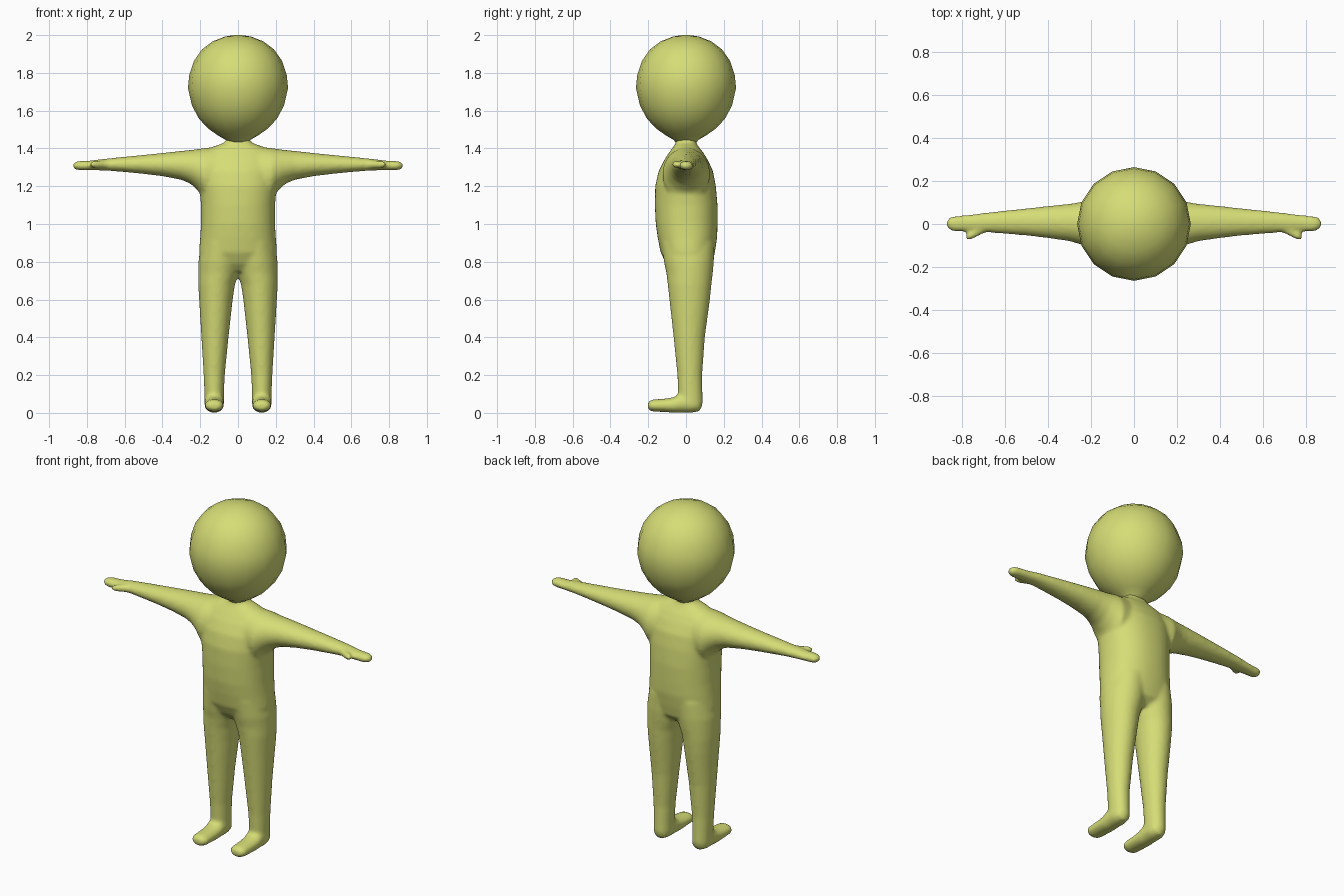
import bpy, bmesh, math
from mathutils import Vector

skin = bpy.data.materials.new("yellow_green")
skin.diffuse_color = (0.67, 0.72, 0.18, 1)


def tube(bm, rings, axis, n=32, power=1.0):
    """Closed tube. Each ring is (position, a0, a1, b0, b1): its extents on the two cross axes."""
    loops = []
    for t, a0, a1, b0, b1 in rings:
        loop = []
        for i in range(n):
            ang = 2 * math.pi * i / n
            c, s = math.cos(ang), math.sin(ang)
            a = (a0 + a1) / 2 + (a1 - a0) / 2 * math.copysign(abs(c) ** power, c)
            b = (b0 + b1) / 2 + (b1 - b0) / 2 * math.copysign(abs(s) ** power, s)
            co = {"x": (t, a, b), "y": (a, t, b), "z": (a, b, t)}[axis]
            loop.append(bm.verts.new(co))
        loops.append(loop)
    faces = []
    for p, q in zip(loops, loops[1:]):
        for i in range(n):
            j = (i + 1) % n
            faces.append(bm.faces.new((p[i], p[j], q[j], q[i])))
    faces += [bm.faces.new(loops[0]), bm.faces.new(loops[-1])]
    bmesh.ops.recalc_face_normals(bm, faces=faces)


def finish(bm, name):
    mesh = bpy.data.meshes.new(name)
    bm.to_mesh(mesh)
    bm.free()
    mesh.materials.append(skin)
    obj = bpy.data.objects.new(name, mesh)
    bpy.context.collection.objects.link(obj)
    return obj


body = bmesh.new()

# torso and neck: z, half width, front, back
torso = [(0.75, 0.15, -0.07, 0.10), (0.79, 0.195, -0.105, 0.14), (0.85, 0.207, -0.135, 0.153),
         (0.93, 0.2, -0.15, 0.165), (1.0, 0.196, -0.16, 0.167), (1.1, 0.196, -0.165, 0.167),
         (1.2, 0.205, -0.163, 0.158), (1.28, 0.21, -0.145, 0.143), (1.34, 0.205, -0.115, 0.115),
         (1.38, 0.18, -0.088, 0.09), (1.41, 0.13, -0.066, 0.066), (1.427, 0.08, -0.055, 0.055),
         (1.445, 0.06, -0.052, 0.052), (1.48, 0.06, -0.052, 0.052)]
tube(body, [(z, -w, w, f, b) for z, w, f, b in torso], "z", 48, 0.9)

# legs: z, inner x, outer x, front, back
leg = [(0.012, 0.1, 0.15, -0.02, 0.06), (0.022, 0.085, 0.165, -0.035, 0.08),
       (0.05, 0.074, 0.177, -0.042, 0.09), (0.1, 0.074, 0.178, -0.042, 0.088),
       (0.2, 0.07, 0.182, -0.046, 0.086), (0.4, 0.05, 0.194, -0.066, 0.1),
       (0.6, 0.028, 0.206, -0.088, 0.127), (0.68, 0.016, 0.211, -0.097, 0.135),
       (0.74, -0.005, 0.211, -0.104, 0.142), (0.8, -0.02, 0.21, -0.117, 0.148),
       (0.9, -0.02, 0.195, -0.13, 0.15)]
# feet: y, half width, bottom, top
foot = [(-0.202, 0.025, 0.022, 0.052), (-0.193, 0.042, 0.011, 0.066), (-0.175, 0.05, 0.007, 0.071),
        (-0.1, 0.051, 0.003, 0.077), (-0.06, 0.052, 0.0, 0.085), (-0.03, 0.052, 0.0, 0.105),
        (0.03, 0.052, 0.0, 0.1), (0.07, 0.04, 0.008, 0.08)]
# arms: x, front, back, bottom, top
arm = [(0.1, -0.12, 0.12, 1.1, 1.41), (0.18, -0.125, 0.128, 1.13, 1.402),
       (0.21, -0.11, 0.115, 1.175, 1.397), (0.25, -0.095, 0.102, 1.212, 1.392),
       (0.3, -0.08, 0.094, 1.234, 1.387), (0.4, -0.066, 0.084, 1.253, 1.376),
       (0.5, -0.054, 0.073, 1.265, 1.366), (0.6, -0.046, 0.063, 1.275, 1.356),
       (0.7, -0.038, 0.052, 1.283, 1.346), (0.78, -0.036, 0.042, 1.284, 1.336),
       (0.84, -0.035, 0.037, 1.284, 1.334), (0.862, -0.026, 0.03, 1.289, 1.329),
       (0.873, -0.012, 0.016, 1.298, 1.32)]
# thumb: x, front, back, bottom, top
thumb = [(0.66, -0.03, 0.01, 1.295, 1.335), (0.71, -0.048, 0.0, 1.294, 1.336),
         (0.74, -0.064, -0.02, 1.294, 1.336), (0.765, -0.075, -0.038, 1.296, 1.335),
         (0.782, -0.073, -0.048, 1.304, 1.328)]

for s in (-1, 1):
    tube(body, [(z, s * i, s * o, f, b) for z, i, o, f, b in leg], "z")
    tube(body, [(y, s * 0.126 - w, s * 0.126 + w, b, t) for y, w, b, t in foot], "y")
    for part in (arm, thumb):
        tube(body, [(s * x, f, b, lo, hi) for x, f, b, lo, hi in part], "x")

body_obj = finish(body, "body")

# fuse the limbs and torso into one soft skin
fuse = body_obj.modifiers.new("fuse", "REMESH")
fuse.mode = "VOXEL"
fuse.voxel_size = 0.01
fuse.use_smooth_shade = True
soften = body_obj.modifiers.new("soften", "SMOOTH")
soften.factor = 0.5
soften.iterations = 8

# head: sixteen-sided ball drawn in towards the neck
head = bmesh.new()
profile = [(0.052, 1.43), (0.068, 1.447), (0.105, 1.468), (0.155, 1.503), (0.205, 1.555),
           (0.243, 1.625), (0.265, 1.72), (0.258, 1.79), (0.233, 1.864), (0.19, 1.925),
           (0.134, 1.967), (0.07, 1.992), (0.02, 2.0)]
tube(head, [(z, -r, r, -r, r) for r, z in profile], "z", 16)
for f in head.faces:
    f.smooth = True
finish(head, "head")
